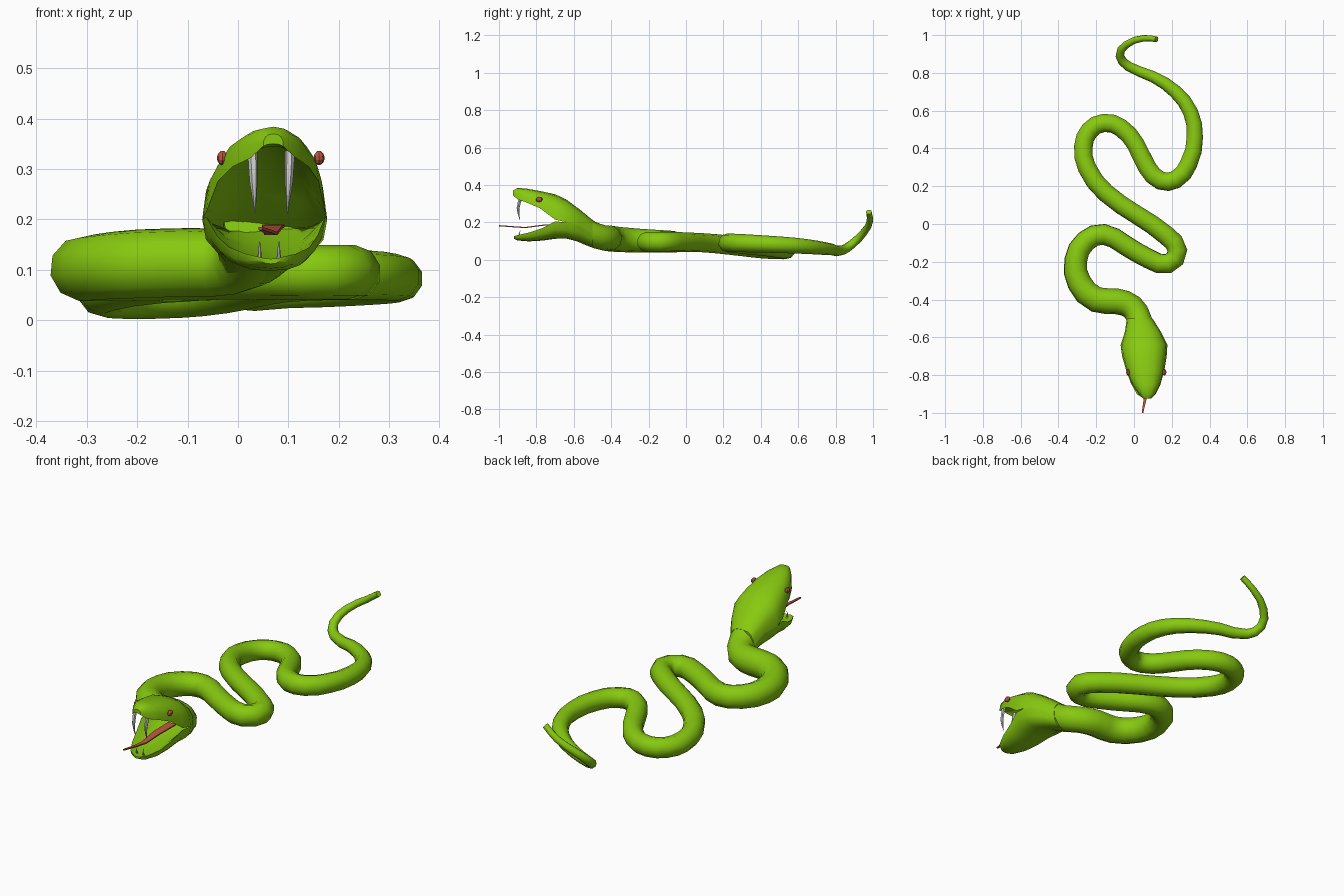
import bpy, bmesh, math


def material(name, color):
    m = bpy.data.materials.new(name)
    m.diffuse_color = color
    return m


green = material("green_skin", (0.24, 0.58, 0.005, 1))
red = material("dark_red", (0.50, 0.10, 0.05, 1))


def tube(name, points, mat=None, sides=3, steps=2):
    """Smooth tapered tube through (x, y, z, radius) points, turned into a mesh."""
    cu = bpy.data.curves.new(name, 'CURVE')
    cu.dimensions = '3D'
    cu.bevel_depth = 1
    cu.bevel_resolution = sides
    cu.resolution_u = steps
    cu.use_fill_caps = True
    sp = cu.splines.new('BEZIER')
    sp.bezier_points.add(len(points) - 1)
    for bp, (x, y, z, r) in zip(sp.bezier_points, points):
        bp.co = (x, y, z)
        bp.radius = r
        bp.handle_left_type = bp.handle_right_type = 'AUTO'
    ob = bpy.data.objects.new(name, cu)
    bpy.context.collection.objects.link(ob)
    if mat:
        cu.materials.append(mat)
    bpy.ops.object.select_all(action='DESELECT')
    ob.select_set(True)
    bpy.context.view_layer.objects.active = ob
    bpy.ops.object.convert(target='MESH')
    bpy.ops.object.shade_smooth_by_angle(angle=math.radians(50))
    return ob


def loft(name, rings, mat):
    """Closed skin over equal-length rings of points."""
    bm = bmesh.new()
    vs = [[bm.verts.new(p) for p in ring] for ring in rings]
    n = len(vs[0])
    for a, b in zip(vs, vs[1:]):
        for i in range(n):
            j = (i + 1) % n
            bm.faces.new((a[i], a[j], b[j], b[i]))
    bm.faces.new(vs[0])
    bm.faces.new(vs[-1])
    bmesh.ops.recalc_face_normals(bm, faces=bm.faces)
    me = bpy.data.meshes.new(name)
    bm.to_mesh(me)
    bm.free()
    me.materials.append(mat)
    ob = bpy.data.objects.new(name, me)
    bpy.context.collection.objects.link(ob)
    bpy.ops.object.select_all(action='DESELECT')
    ob.select_set(True)
    bpy.context.view_layer.objects.active = ob
    bpy.ops.object.shade_smooth_by_angle(angle=math.radians(45))
    return ob


def jaw(name, stations):
    """Hollow jaw: outer arc and inner arc between two lip edges per station."""
    rings = []
    n = 8
    for y, cx, hw, rim, outer, inner in stations:
        ring = []
        for i in range(n + 1):
            a = math.pi * i / n
            c, s = math.cos(a), max(math.sin(a), 0)
            ring.append((cx + hw * math.copysign(abs(c) ** 0.8, c), y,
                         rim + (outer - rim) * s ** 0.8))
        for i in range(n - 1, 0, -1):
            a = math.pi * i / n
            ring.append((cx + hw * 0.88 * math.cos(a), y,
                         rim + (inner - rim) * math.sin(a)))
        rings.append(ring)
    return loft(name, rings, green)


# Body, tail tip to neck
tube("body", [
    (0.12, 0.978, 0.255, 0.015), (0.05, 0.983, 0.205, 0.017),
    (-0.04, 0.95, 0.145, 0.020), (-0.075, 0.89, 0.085, 0.023),
    (-0.03, 0.835, 0.05, 0.026), (0.10, 0.78, 0.055, 0.031),
    (0.22, 0.70, 0.065, 0.037), (0.30, 0.59, 0.075, 0.042),
    (0.322, 0.46, 0.082, 0.045), (0.29, 0.32, 0.088, 0.048),
    (0.22, 0.235, 0.09, 0.05), (0.14, 0.23, 0.09, 0.051),
    (0.07, 0.30, 0.083, 0.051), (0.01, 0.42, 0.07, 0.05),
    (-0.07, 0.51, 0.058, 0.05), (-0.16, 0.535, 0.053, 0.05),
    (-0.235, 0.495, 0.053, 0.05), (-0.268, 0.41, 0.058, 0.051),
    (-0.25, 0.30, 0.07, 0.051), (-0.15, 0.165, 0.085, 0.051),
    (0.02, 0.045, 0.093, 0.051), (0.17, -0.06, 0.095, 0.053),
    (0.23, -0.14, 0.095, 0.054), (0.18, -0.21, 0.095, 0.054),
    (0.08, -0.185, 0.095, 0.054), (-0.05, -0.11, 0.095, 0.055),
    (-0.16, -0.055, 0.095, 0.057), (-0.255, -0.09, 0.097, 0.059),
    (-0.308, -0.19, 0.1, 0.062), (-0.29, -0.31, 0.105, 0.066),
    (-0.20, -0.40, 0.112, 0.069), (-0.09, -0.41, 0.115, 0.069),
    (-0.01, -0.44, 0.117, 0.067), (0.03, -0.51, 0.14, 0.068),
    (0.045, -0.58, 0.18, 0.075)], green)

# Head: upper and lower jaw share a lip line behind the mouth corner
jaw("upper_jaw", [
    (-0.925, 0.07, 0.02, 0.345, 0.37, 0.35),
    (-0.90, 0.07, 0.045, 0.322, 0.384, 0.345),
    (-0.85, 0.065, 0.075, 0.305, 0.38, 0.345),
    (-0.78, 0.06, 0.10, 0.275, 0.367, 0.325),
    (-0.70, 0.055, 0.118, 0.215, 0.35, 0.30),
    (-0.64, 0.053, 0.124, 0.20, 0.322, 0.25),
    (-0.57, 0.047, 0.095, 0.185, 0.27, 0.19),
    (-0.50, 0.03, 0.068, 0.14, 0.213, 0.145)])
jaw("lower_jaw", [
    (-0.92, 0.065, 0.02, 0.125, 0.112, 0.122),
    (-0.90, 0.065, 0.05, 0.132, 0.103, 0.120),
    (-0.84, 0.062, 0.08, 0.145, 0.098, 0.122),
    (-0.77, 0.058, 0.10, 0.168, 0.102, 0.13),
    (-0.70, 0.055, 0.118, 0.205, 0.112, 0.14),
    (-0.64, 0.053, 0.124, 0.20, 0.113, 0.155),
    (-0.57, 0.047, 0.095, 0.185, 0.095, 0.18),
    (-0.50, 0.03, 0.068, 0.14, 0.07, 0.135)])

# Tongue
loft("tongue", [[(x - w, y, z - 0.003), (x + w, y, z - 0.003),
                 (x + w, y, z + 0.003), (x - w, y, z + 0.003)]
                for x, y, z, w in [
                    (0.07, -0.64, 0.187, 0.022), (0.068, -0.76, 0.185, 0.02),
                    (0.065, -0.86, 0.172, 0.013), (0.06, -0.92, 0.176, 0.008),
                    (0.045, -1.0, 0.182, 0.004)]], red)

# Fangs and eyes, one per side
for side, s in (("left", -1), ("right", 1)):
    x = 0.066 + s * 0.037
    tube("upper_fang_" + side, [
        (x, -0.882, 0.335, 0.010), (x - s * 0.002, -0.898, 0.275, 0.008),
        (x - s * 0.005, -0.888, 0.212, 0.001)], sides=1)
    x = 0.062 + s * 0.019
    tube("lower_fang_" + side, [
        (x, -0.885, 0.118, 0.005), (x, -0.892, 0.138, 0.003),
        (x, -0.885, 0.156, 0.0008)], sides=1)
    bpy.ops.mesh.primitive_uv_sphere_add(
        segments=8, ring_count=6, radius=1,
        location=(0.065 + s * 0.096, -0.785, 0.322), rotation=(0.25, 0, 0))
    eye = bpy.context.object
    eye.name = "eye_" + side
    eye.scale = (0.011, 0.018, 0.014)
    eye.data.materials.append(red)
